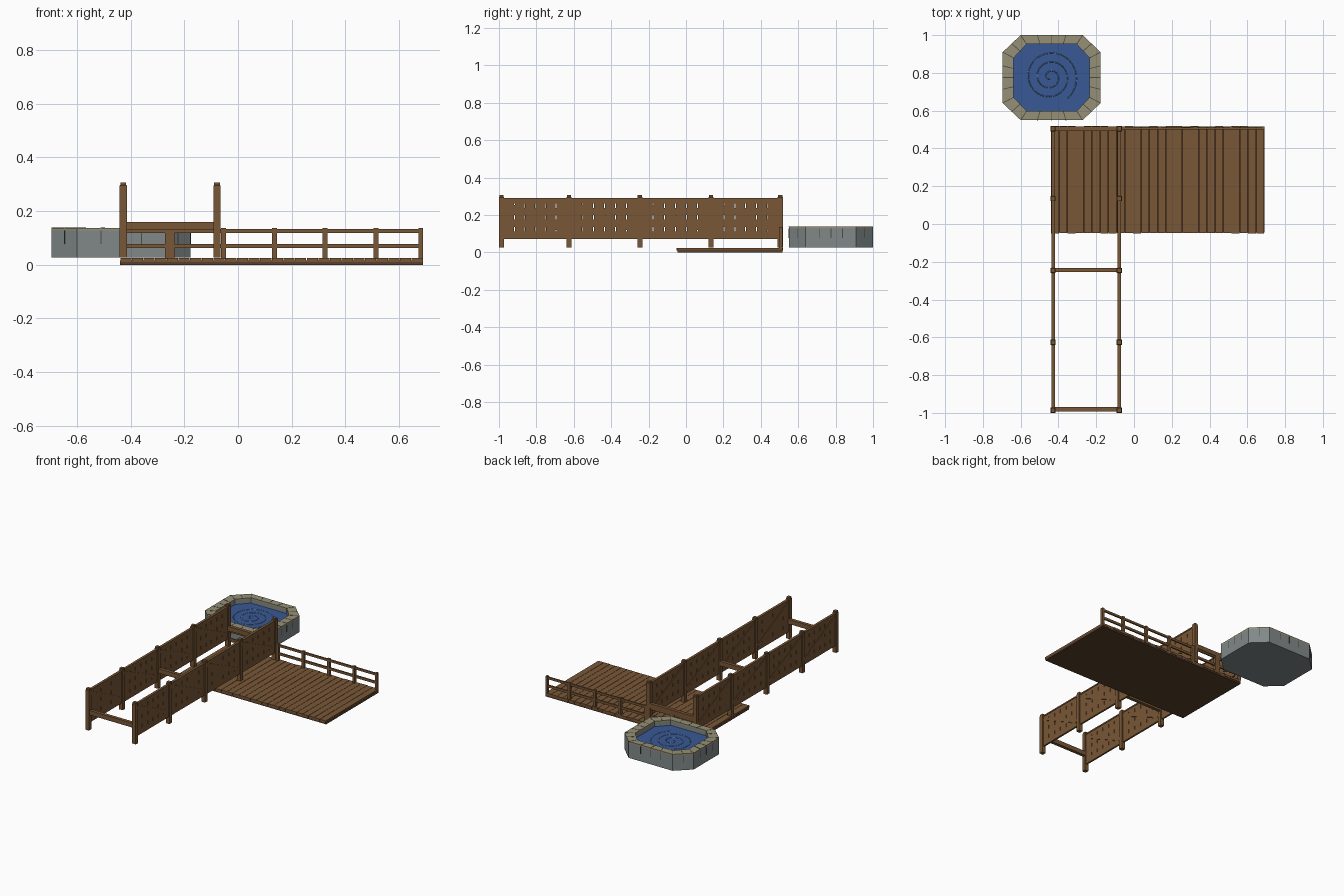
import bpy, bmesh, math, random
from mathutils import Vector, Matrix

if "Cube" in bpy.data.objects:
    bpy.data.objects.remove(bpy.data.objects["Cube"])

random.seed(4)


def material(name, r, g, b):
    m = bpy.data.materials.new(name)
    m.diffuse_color = (r, g, b, 1)
    m.use_nodes = True
    m.node_tree.nodes["Principled BSDF"].inputs["Base Color"].default_value = m.diffuse_color
    return m


WOOD = material("wood", 0.19, 0.095, 0.037)
DARK = material("dark_wood", 0.10, 0.05, 0.025)
STONE = material("grey_stone", 0.22, 0.25, 0.25)
RIM = material("sandstone", 0.30, 0.28, 0.18)
SEAM = material("seam", 0.07, 0.07, 0.06)
WATER = material("water", 0.04, 0.10, 0.30)
SWIRL = material("swirl", 0.12, 0.25, 0.36)


def finish(bm, name, mat):
    bmesh.ops.recalc_face_normals(bm, faces=bm.faces)
    me = bpy.data.meshes.new(name)
    bm.to_mesh(me)
    bm.free()
    me.materials.append(mat)
    ob = bpy.data.objects.new(name, me)
    bpy.context.collection.objects.link(ob)
    return ob


def box(bm, x0, x1, y0, y1, z0, z1):
    mat = Matrix.Translation(((x0 + x1) / 2, (y0 + y1) / 2, (z0 + z1) / 2))
    mat = mat @ Matrix.Diagonal((x1 - x0, y1 - y0, z1 - z0, 1))
    bmesh.ops.create_cube(bm, size=1, matrix=mat)


def bar(bm, a, b, wide, thick, up):
    # box running from a to b, "thick" measured along up
    a, b, up = Vector(a), Vector(b), Vector(up).normalized()
    d = (b - a).normalized()
    s = d.cross(up).normalized()
    m = Matrix((d * (b - a).length, s * wide, up * thick)).transposed().to_4x4()
    bmesh.ops.create_cube(bm, size=1, matrix=Matrix.Translation((a + b) / 2) @ m)


def loft(bm, rings, closed=False):
    # rings of equal length joined by quads; closed joins last ring to first
    vs = [[bm.verts.new(p) for p in r] for r in rings]
    n = len(vs[0])
    pairs = list(zip(vs, vs[1:])) + ([(vs[-1], vs[0])] if closed else [])
    for a, b in pairs:
        for i in range(n):
            j = (i + 1) % n
            bm.faces.new((a[i], a[j], b[j], b[i]))
    if not closed:
        bm.faces.new(vs[0])
        bm.faces.new(vs[-1])


# Deck: dark slab under separate planks of slightly uneven length
bm = bmesh.new()
box(bm, -0.44, 0.69, -0.045, 0.515, 0, 0.016)
finish(bm, "deck_base", DARK)
bm = bmesh.new()
N = 26
w = 1.13 / N
for i in range(N):
    x = -0.44 + i * w
    box(bm, x + 0.001, x + w - 0.001, -0.05 + random.uniform(0, 0.003),
        0.52 - random.uniform(0, 0.006), 0.010, 0.025)
finish(bm, "deck_planks", WOOD)

# Back railing
bm = bmesh.new()
for x, h in ((-0.254, 0.018), (-0.054, 0.009), (0.136, 0.009),
             (0.325, 0.009), (0.515, 0.009), (0.682, 0.008)):
    box(bm, x - h, x + h, 0.497, 0.515, 0.022, 0.137)
finish(bm, "railing_posts", WOOD)
bm = bmesh.new()
for z0, z1 in ((0.062, 0.078), (0.118, 0.133)):
    box(bm, -0.43, 0.688, 0.501, 0.511, z0, z1)
finish(bm, "railing_rails", WOOD)

# Two slotted walls with posts, braces and caps
POSTS = (-0.986, -0.626, -0.247, 0.134, 0.504)
SLOTS = (0.123, 0.187, 0.25)
for side, x in (("left", -0.428), ("right", -0.078)):
    bm = bmesh.new()
    for y in POSTS:
        rings = []
        for h, z in ((0.0135, 0.027), (0.0135, 0.295), (0.011, 0.297), (0.011, 0.306)):
            rings.append([(x + sx * h, y + sy * h, z)
                          for sx, sy in ((-1, -1), (1, -1), (1, 1), (-1, 1))])
        loft(bm, rings)
    finish(bm, side + "_wall_posts", WOOD)

    panel, brace = bmesh.new(), bmesh.new()
    t = 0.006
    for a, b in zip(POSTS, POSTS[1:]):
        a, b = a + 0.012, b - 0.012
        # solid bands between the slot rows
        edges = [0.072] + [z + d for z in SLOTS for d in (-0.012, 0.012)] + [0.288]
        for k in range(0, 8, 2):
            box(panel, x - t, x + t, a, b, edges[k], edges[k + 1])
        # plank pieces leaving the slots open
        p = (b - a) / 6
        for z in SLOTS:
            for i in range(6):
                g0 = 0.0025 if i else 0
                g1 = 0.0025 if i < 5 else 0
                box(panel, x - t, x + t, a + i * p + g0, a + (i + 1) * p - g1,
                    z - 0.012, z + 0.012)
        for s in (-1, 1):
            xs = x + s * (t + 0.0015)
            bar(brace, (xs, a + 0.006, 0.267), (xs, b - 0.006, 0.107),
                0.022, 0.004, (1, 0, 0))
        box(brace, x - 0.0085, x + 0.0085, a, b, 0.283, 0.292)
    finish(panel, side + "_wall_panels", WOOD)
    finish(brace, side + "_wall_braces", WOOD)

# Cross beams between the walls
bm = bmesh.new()
for y in (-0.981, -0.243, 0.504):
    box(bm, -0.428, -0.078, y - 0.011, y + 0.011, 0.130, 0.160)
finish(bm, "cross_beams", WOOD)

# Stone pool
CX, CY = -0.436, 0.775


def octagon(hx, hy, fx, fy, z):
    return [Vector((CX + sx, CY + sy, z)) for sx, sy in
            ((fx, -hy), (hx, -fy), (hx, fy), (fx, hy),
             (-fx, hy), (-hx, fy), (-hx, -fy), (-fx, -hy))]


def outer(z):
    return octagon(0.259, 0.225, 0.164, 0.135, z)


def inner(z):
    return octagon(0.201, 0.177, 0.133, 0.104, z)


bm = bmesh.new()
loft(bm, [outer(0.027), outer(0.127), inner(0.127), inner(0.05)])
finish(bm, "pool_basin", STONE)
bm = bmesh.new()
loft(bm, [outer(0.127), outer(0.138), inner(0.138), inner(0.127)], closed=True)
finish(bm, "pool_rim", RIM)
bm = bmesh.new()
loft(bm, [inner(0.06), inner(0.102)])
finish(bm, "pool_water", WATER)

# Joints between the stones
bm = bmesh.new()
o, n = outer(0.138), inner(0.138)
for i in range(8):
    j = (i + 1) % 8
    cuts = (0, 0.5) if i % 2 == 0 else (0, 0.27, 0.5, 0.73)
    for f in cuts:
        a, b = o[i].lerp(o[j], f), n[i].lerp(n[j], f)
        bar(bm, a, b, 0.004, 0.0016, (0, 0, 1))
        if f:
            nrm = (o[j] - o[i]).cross(Vector((0, 0, 1)))
            bar(bm, a - Vector((0, 0, 0.06)), a - Vector((0, 0, 0.011)), 0.004, 0.0016, nrm)
finish(bm, "pool_joints", SEAM)

# Flat spiral on the water
cu = bpy.data.curves.new("water_swirl", "CURVE")
cu.dimensions = "3D"
cu.bevel_depth = 0.0022
cu.bevel_resolution = 0
sp = cu.splines.new("POLY")
K = 90
sp.points.add(K)
for i in range(K + 1):
    f = i / K
    ang = math.radians(-50) + (1 - f) * 2.9 * math.tau
    r = 0.008 + 0.138 * f
    sp.points[i].co = (CX - 0.008 + r * math.cos(ang), CY + 0.003 + r * math.sin(ang), 0.102, 1)
cu.materials.append(SWIRL)
bpy.context.collection.objects.link(bpy.data.objects.new("water_swirl", cu))
